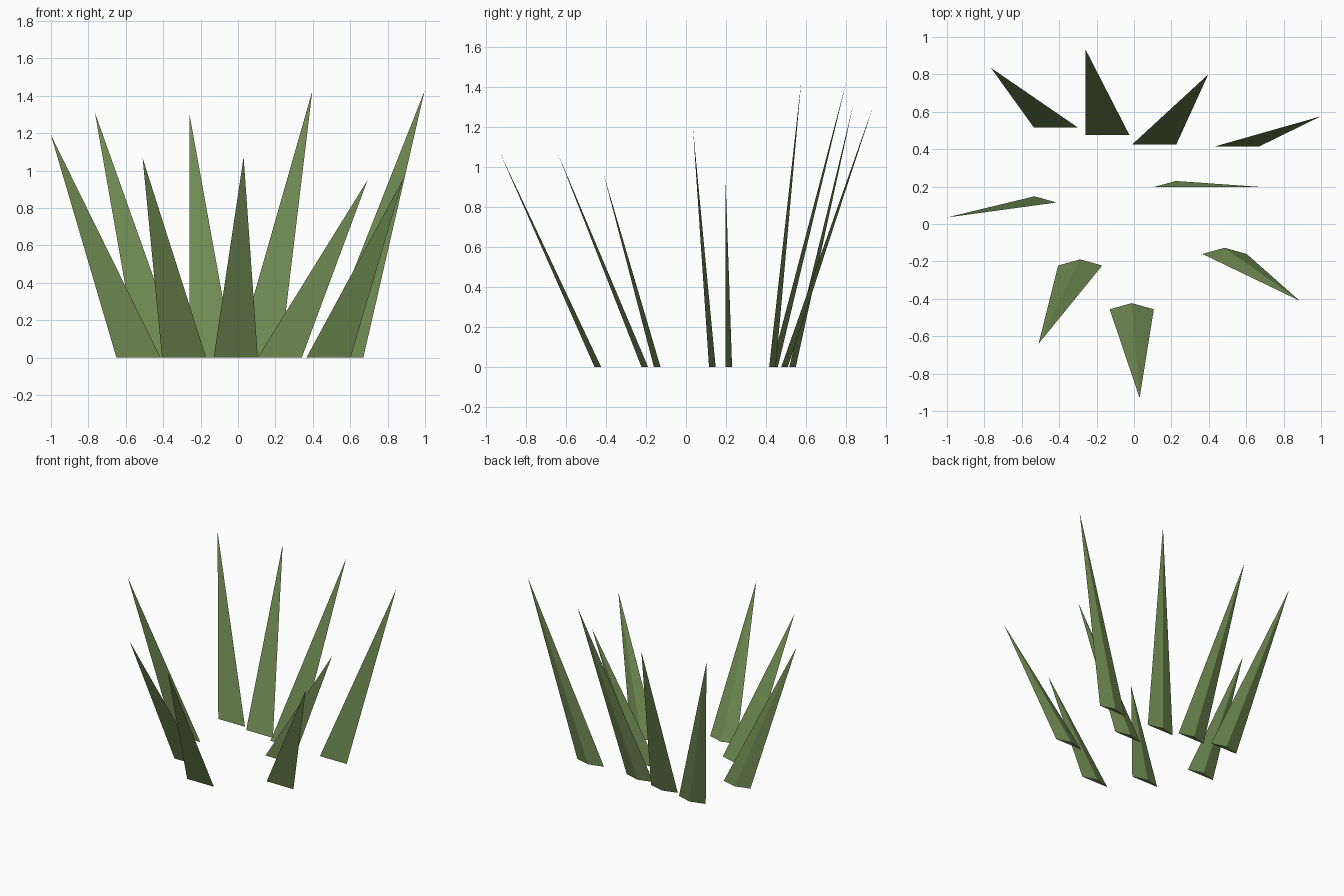
import bpy
import bmesh

HALF_WIDTH = 0.118
RIDGE_DEPTH = 0.033

# Remove the default cube
cube = bpy.data.objects.get("Cube")
if cube:
    bpy.data.objects.remove(cube, do_unlink=True)

# Single leaf colour
leaf_green = bpy.data.materials.new("leaf_green")
leaf_green.use_nodes = True
colour = (0.16, 0.26, 0.085, 1)
leaf_green.diffuse_color = colour
shader = next(n for n in leaf_green.node_tree.nodes if n.type == "BSDF_PRINCIPLED")
shader.inputs["Base Color"].default_value = colour
shader.inputs["Roughness"].default_value = 0.9


def grass_blade(name, root, tip):
    """Flat-fronted blade with a ridge along its back, tapering to a point."""
    x, y = root
    bm = bmesh.new()
    left = bm.verts.new((HALF_WIDTH, 0, 0))
    right = bm.verts.new((-HALF_WIDTH, 0, 0))
    ridge = bm.verts.new((0, RIDGE_DEPTH, 0))
    point = bm.verts.new((tip[0] - x, tip[1] - y, tip[2]))
    for corners in ((right, left, point), (left, ridge, point),
                    (ridge, right, point), (left, right, ridge)):
        bm.faces.new(corners)
    bmesh.ops.recalc_face_normals(bm, faces=bm.faces)
    mesh = bpy.data.meshes.new(name)
    bm.to_mesh(mesh)
    bm.free()
    mesh.materials.append(leaf_green)
    blade = bpy.data.objects.new(name, mesh)
    blade.location = (x, y, 0)
    bpy.context.collection.objects.link(blade)


# Root centre on the ground and tip of every blade
blades = {
    "back_right_blade": ((-0.417, 0.515), (-0.765, 0.835, 1.31)),
    "back_middle_blade": ((-0.142, 0.475), (-0.26, 0.935, 1.305)),
    "back_left_blade": ((0.108, 0.425), (0.397, 0.80, 1.425)),
    "back_far_left_blade": ((0.552, 0.415), (0.997, 0.575, 1.425)),
    "middle_left_blade": ((0.223, 0.197), (0.693, 0.197, 0.95)),
    "middle_right_blade": ((-0.532, 0.115), (-1.0, 0.035, 1.19)),
    "front_left_blade": ((0.484, -0.16), (0.885, -0.41, 0.96)),
    "front_right_blade": ((-0.288, -0.222), (-0.51, -0.64, 1.067)),
    "front_middle_blade": ((-0.012, -0.456), (0.03, -0.93, 1.073)),
}
for name, (root, tip) in blades.items():
    grass_blade(name, root, tip)
